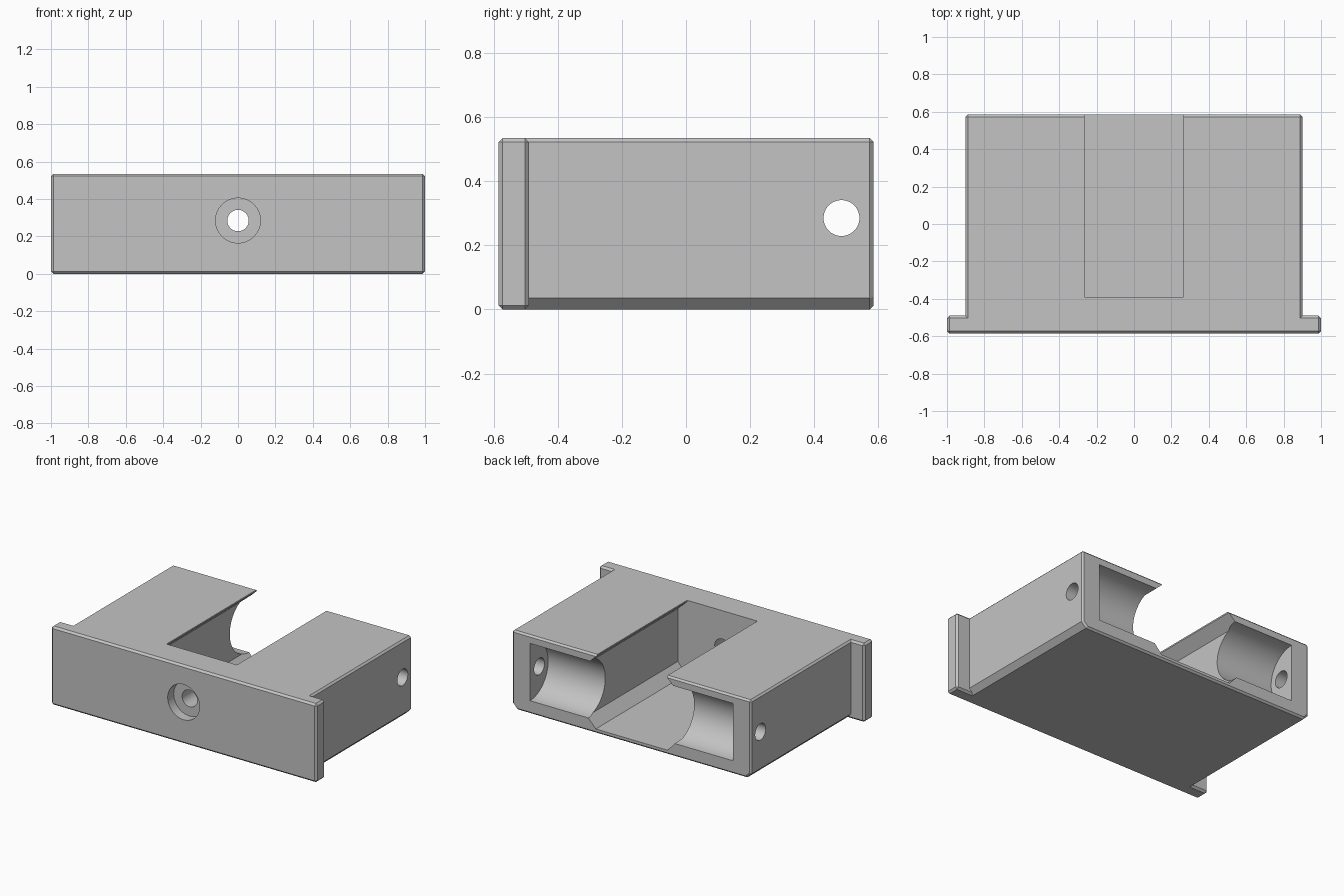
import bpy, bmesh, math
from mathutils import Vector

cube = bpy.data.objects.get("Cube")
if cube:
    bpy.data.objects.remove(cube, do_unlink=True)

grey = bpy.data.materials.new("plain grey")
grey.use_nodes = True
colour = (0.55, 0.55, 0.55, 1)
grey.diffuse_color = colour
grey.node_tree.nodes["Principled BSDF"].inputs["Base Color"].default_value = colour

HEIGHT, BACK, MID = 0.535, 0.585, 0.285


def prism(name, profile, axis, start, end):
    """Extrude a 2D profile along x (profile is y,z) or y (profile is x,z)."""
    bm = bmesh.new()

    def place(p, t):
        return Vector((t, p[0], p[1])) if axis == "x" else Vector((p[0], t, p[1]))

    face = bm.faces.new([bm.verts.new(place(p, start)) for p in profile])
    new = bmesh.ops.extrude_face_region(bm, geom=[face])["geom"]
    shift = place((0, 0), end - start)
    bmesh.ops.translate(bm, verts=[v for v in new if isinstance(v, bmesh.types.BMVert)], vec=shift)
    bmesh.ops.recalc_face_normals(bm, faces=bm.faces)
    mesh = bpy.data.meshes.new(name)
    bm.to_mesh(mesh)
    bm.free()
    mesh.materials.append(grey)
    obj = bpy.data.objects.new(name, mesh)
    bpy.context.collection.objects.link(obj)
    return obj


def circle(cx, cz, r, n=64):
    return [(cx + r * math.cos(math.tau * i / n), cz + r * math.sin(math.tau * i / n))
            for i in range(n)]


def mirrored(half):
    return half + [(-x, z) for x, z in reversed(half)]


def bake(obj):
    bpy.context.view_layer.update()
    graph = bpy.context.evaluated_depsgraph_get()
    mesh = bpy.data.meshes.new_from_object(obj.evaluated_get(graph))
    obj.modifiers.clear()
    obj.data = mesh


def bevel(obj, width):
    mod = obj.modifiers.new("edge chamfer", "BEVEL")
    mod.width = width
    mod.segments = 1
    mod.limit_method = "ANGLE"
    mod.angle_limit = math.radians(60)
    bake(obj)


def combine(obj, other, operation):
    mod = obj.modifiers.new(operation, "BOOLEAN")
    mod.operation = operation
    mod.solver = "EXACT"
    mod.object = other
    bake(obj)
    bpy.data.objects.remove(other, do_unlink=True)


# Main block with chamfered lower side edges
housing = prism("housing", mirrored([(0.865, 0), (0.9, 0.035), (0.9, HEIGHT)]), "y", -0.55, BACK)
bevel(housing, 0.012)

# Wider front plate
plate = prism("front_plate", mirrored([(1, 0), (1, HEIGHT)]), "y", -BACK, -0.49)
bevel(plate, 0.013)
combine(housing, plate, "UNION")

# Central slot, undercut below its top lip and open at the back
slot = mirrored([(0.27, 0.03), (0.335, 0.1), (0.335, 0.46), (0.265, 0.525), (0.265, 0.7)])
combine(housing, prism("slot_cutter", slot, "y", -0.39, 0.8), "DIFFERENCE")

# Round roller pockets in both arms
combine(housing, prism("pocket_cutter", circle(BACK, MID, 0.195), "x", -0.765, 0.765), "DIFFERENCE")

# Axle holes through both sides
combine(housing, prism("axle_cutter", circle(0.485, MID, 0.056, 48), "x", -1.2, 1.2), "DIFFERENCE")

# Front screw hole with its counterbore
combine(housing, prism("screw_cutter", circle(0, MID, 0.057, 48), "y", -0.8, -0.2), "DIFFERENCE")
combine(housing, prism("counterbore_cutter", circle(0, MID, 0.12), "y", -0.8, -0.52), "DIFFERENCE")

bpy.ops.object.select_all(action="DESELECT")
housing.select_set(True)
bpy.context.view_layer.objects.active = housing
bpy.ops.object.shade_smooth_by_angle(angle=math.radians(25))
